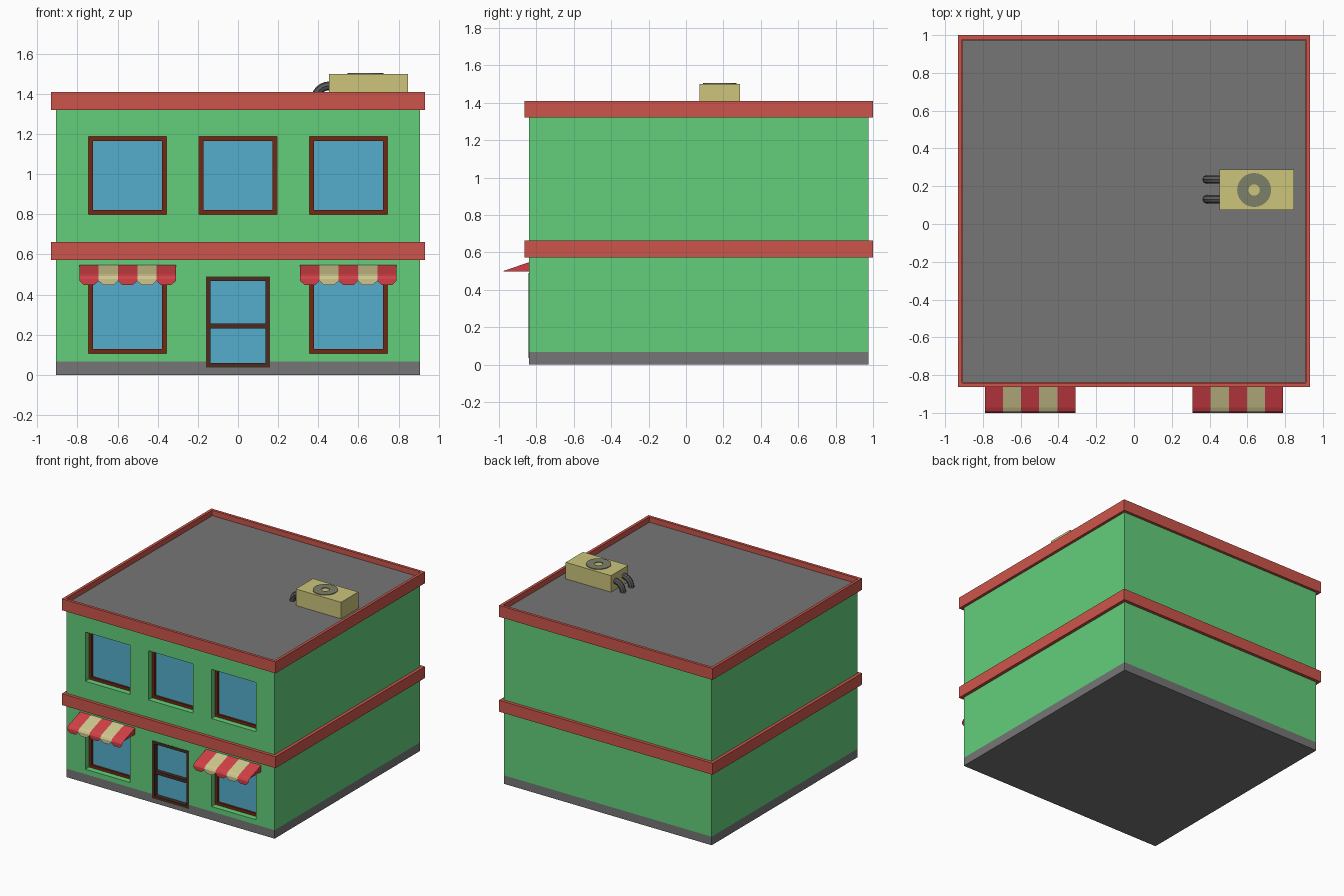
import bpy, bmesh
from math import pi
from mathutils import Vector

if "Cube" in bpy.data.objects:
    bpy.data.objects.remove(bpy.data.objects["Cube"])

CY = 0.068                 # building centre in y
HB, HT = 0.907, 0.932      # half widths of walls and trims
FRONT = CY - HB            # y of the front wall
ROOF = 1.37


def material(name, rgb):
    m = bpy.data.materials.new(name)
    m.diffuse_color = (*[(c / 255) ** 2.2 for c in rgb], 1)
    m.use_nodes = True
    m.node_tree.nodes["Principled BSDF"].inputs["Base Color"].default_value = m.diffuse_color
    return m


GREEN = material("wall_green", (99, 205, 122))
GREY = material("concrete_grey", (117, 117, 117))
RED = material("trim_red", (203, 86, 76))
BROWN = material("frame_brown", (115, 45, 25))
DARK = material("door_brown", (75, 48, 38))
GLASS = material("glass_blue", (86, 172, 204))
STRIPE_RED = material("awning_red", (208, 66, 72))
CREAM = material("awning_cream", (205, 196, 140))
YELLOW = material("unit_yellow", (203, 196, 122))
FAN = material("fan_grey", (125, 127, 105))
PIPE = material("pipe_grey", (90, 90, 92))


def finish(name, bm, *mats):
    bmesh.ops.recalc_face_normals(bm, faces=bm.faces)
    me = bpy.data.meshes.new(name)
    bm.to_mesh(me)
    bm.free()
    ob = bpy.data.objects.new(name, me)
    bpy.context.collection.objects.link(ob)
    for m in mats:
        me.materials.append(m)
    return ob


def add_box(bm, x0, x1, y0, y1, z0, z1):
    verts = bmesh.ops.create_cube(bm, size=1)["verts"]
    for v in verts:
        v.co = Vector((x0 if v.co.x < 0 else x1,
                       y0 if v.co.y < 0 else y1,
                       z0 if v.co.z < 0 else z1))


def box(name, dims, mat):
    bm = bmesh.new()
    add_box(bm, *dims)
    return finish(name, bm, mat)


def ring(name, cu, cv, hu, hv, t, w0, w1, mat, upright=False):
    """Rectangular frame of thickness t; lies flat, or stands facing y."""
    bm = bmesh.new()
    loops = []
    for w, d in ((w0, 0), (w1, 0), (w1, t), (w0, t)):
        loop = []
        for su, sv in ((-1, -1), (1, -1), (1, 1), (-1, 1)):
            u, v = cu + su * (hu - d), cv + sv * (hv - d)
            loop.append(bm.verts.new((u, w, v) if upright else (u, v, w)))
        loops.append(loop)
    for i in range(4):
        a, b = loops[i], loops[(i + 1) % 4]
        for j in range(4):
            k = (j + 1) % 4
            bm.faces.new((a[j], a[k], b[k], b[j]))
    return finish(name, bm, mat)


# Walls with grey plinth and roof
bm = bmesh.new()
add_box(bm, -HB, HB, FRONT, CY + HB, 0, ROOF)
bmesh.ops.bisect_plane(bm, geom=bm.verts[:] + bm.edges[:] + bm.faces[:],
                       plane_co=(0, 0, 0.067), plane_no=(0, 0, 1))
for f in bm.faces:
    z = f.calc_center_median().z
    f.material_index = 1 if z < 0.067 or z > ROOF - 0.01 else 0
walls = finish("walls", bm, GREEN, GREY)

# Openings: (label, x, z, half width, half height)
H = 0.194
windows = [("upper_window_%d" % i, x, 0.994, H, H) for i, x in enumerate((-0.55, 0, 0.55))]
windows += [("shop_window_%d" % i, x, 0.3, H, H) for i, x in enumerate((-0.55, 0.55))]
door = ("door", 0, 0.263, 0.16, 0.227)
BACK = FRONT + 0.07

bm = bmesh.new()
for _, x, z, hw, hh in windows + [door]:
    add_box(bm, x - hw, x + hw, FRONT - 0.05, BACK, z - hh, z + hh)
cutter = finish("opening_cutter", bm)
cutter.hide_render = True
cutter.hide_viewport = True
mod = walls.modifiers.new("openings", "BOOLEAN")
mod.operation = "DIFFERENCE"
mod.solver = "EXACT"
mod.object = cutter

# Recessed window frames and glass, door frame flush with the wall
for name, x, z, hw, hh in windows + [door]:
    is_door = name == "door"
    y0 = FRONT - 0.003 if is_door else FRONT + 0.045
    ring(name + "_frame", x, z, hw, hh, 0.022, y0, BACK, DARK if is_door else BROWN, True)
    gy = FRONT + (0.03 if is_door else 0.06)
    box(name + "_glass", (x - hw + 0.02, x + hw - 0.02, gy, BACK, z - hh + 0.02, z + hh - 0.02), GLASS)
box("door_crossbar", (-0.14, 0.14, FRONT, FRONT + 0.04, 0.231, 0.255), DARK)

# Red belt course and parapet
ring("belt_course", 0, CY, HT, HT, HT - HB, 0.572, 0.662, RED)
ring("parapet", 0, CY, HT, HT, 0.022, 1.32, 1.41, RED)

# Striped awnings: sloped top, scalloped valance, closed ends
PROFILE = [(FRONT, 0.547), (-0.972, 0.502), (-0.991, 0.492), (-1.0, 0.478)]
for side, cx in (("left", -0.55), ("right", 0.55)):
    bm = bmesh.new()

    def face(pts, mat):
        bm.faces.new([bm.verts.new(p) for p in pts]).material_index = mat

    w = 0.096
    left, right = cx - 2.5 * w, cx + 2.5 * w
    for i in range(5):
        a, b, m = left + i * w, left + (i + 1) * w, i % 2
        for (ya, za), (yb, zb) in zip(PROFILE, PROFILE[1:]):
            face([(a, ya, za), (a, yb, zb), (b, yb, zb), (b, ya, za)], m)
        scallop = [(a, 0.478), (a, 0.468), (a + 0.023, 0.447),
                   (b - 0.023, 0.447), (b, 0.468), (b, 0.478)]
        face([(x, -1.0, z) for x, z in scallop], m)
        face([(a, FRONT, 0.497), (b, FRONT, 0.497), (b, -0.98, 0.497), (a, -0.98, 0.497)], m)
    for x in (left, right):
        face([(x, FRONT, 0.547), (x, FRONT, 0.497), (x, -0.98, 0.497), (x, -0.972, 0.502)], 0)
    bmesh.ops.remove_doubles(bm, verts=bm.verts, dist=0.0005)
    finish(side + "_awning", bm, STRIPE_RED, CREAM)

# Rooftop cooling unit
box("cooling_unit", (0.453, 0.848, 0.073, 0.288, ROOF, 1.5), YELLOW)

# Fan ring on top of the unit
bm = bmesh.new()
fx, fy = 0.636, 0.18
vs = [bm.verts.new((fx + r, fy, z)) for r, z in ((0.03, 1.499), (0.03, 1.505), (0.09, 1.505), (0.09, 1.499))]
es = [bm.edges.new((vs[i], vs[i + 1])) for i in range(3)]
bmesh.ops.spin(bm, geom=vs + es, cent=(fx, fy, 0), axis=(0, 0, 1), angle=2 * pi, steps=24)
bmesh.ops.remove_doubles(bm, verts=bm.verts, dist=0.0005)
finish("fan_ring", bm, FAN)

# Two pipes bending from the unit down into the roof
for i, py in enumerate((0.131, 0.236)):
    bm = bmesh.new()
    vs = bmesh.ops.create_circle(bm, segments=8, radius=0.022)["verts"]
    for v in vs:
        v.co = Vector((0.455, py + v.co.x, ROOF + 0.07 + v.co.y))
    bmesh.ops.spin(bm, geom=vs + bm.edges[:], cent=(0.455, py, ROOF), axis=(0, 1, 0),
                   angle=-pi / 2, steps=6)
    finish("pipe_%d" % i, bm, PIPE)
